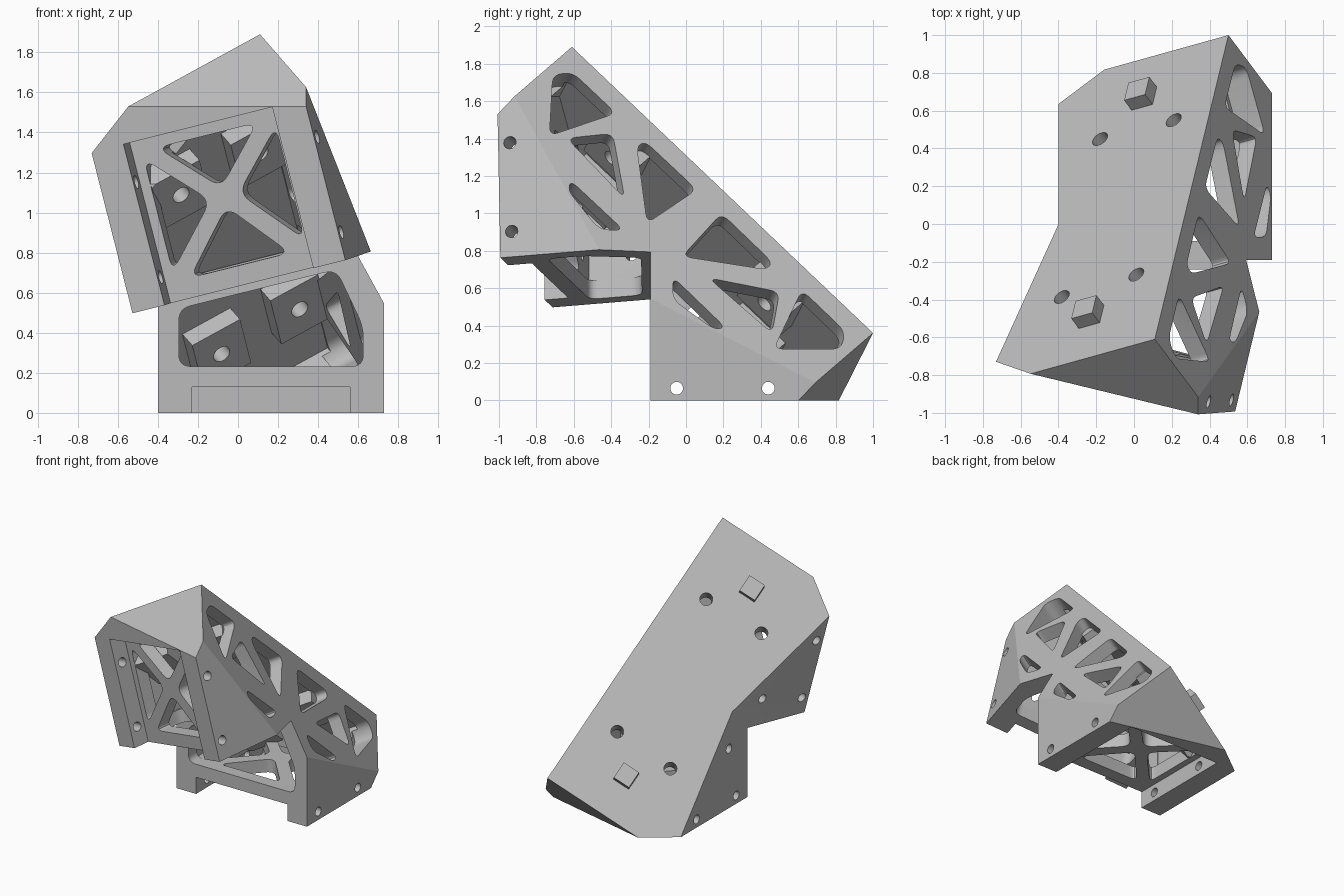
import bpy, bmesh, math
from mathutils import Vector, Matrix

if "Cube" in bpy.data.objects:
    bpy.data.objects.remove(bpy.data.objects["Cube"], do_unlink=True)

# Main frame: the spine runs along LONG, ACROSS faces the open side, OUT faces the back
LOW, HIGH = Vector((0.5, 1.0, 0.36)), Vector((0.11, -0.61, 1.89))
LONG = (HIGH - LOW).normalized()
OUT = Vector((-0.496, 0.653, 0.574))
OUT = (OUT - LONG * OUT.dot(LONG)).normalized()
ACROSS = OUT.cross(LONG)
MID = (LOW + HIGH) / 2
WALL = 0.1
X, Y, Z = Vector((1, 0, 0)), Vector((0, 1, 0)), Vector((0, 0, 1))

grey = bpy.data.materials.new("light grey")
grey.use_nodes = True
grey.diffuse_color = (0.5, 0.5, 0.5, 1)
grey.node_tree.nodes["Principled BSDF"].inputs["Base Color"].default_value = (0.5, 0.5, 0.5, 1)


def to_object(bm, name):
    bmesh.ops.recalc_face_normals(bm, faces=bm.faces[:])
    mesh = bpy.data.meshes.new(name)
    bm.to_mesh(mesh)
    bm.free()
    obj = bpy.data.objects.new(name, mesh)
    bpy.context.collection.objects.link(obj)
    return obj


def convex(name, planes):
    """Solid kept behind every (point, outward normal) plane."""
    bm = bmesh.new()
    bmesh.ops.create_cube(bm, size=8)
    for point, normal in planes:
        cut = bmesh.ops.bisect_plane(bm, geom=bm.verts[:] + bm.edges[:] + bm.faces[:],
                                     plane_co=point, plane_no=normal, clear_outer=True)
        edges = [g for g in cut["geom_cut"] if isinstance(g, bmesh.types.BMEdge)]
        if edges:
            bmesh.ops.contextual_create(bm, geom=edges)
    return to_object(bm, name)


def body(name, inset, overshoot, floor):
    return convex(name, [
        (Z * floor, -Z), (X * (-0.4 + inset), -X), (X * (0.73 - inset), X),
        (Y * (-0.19 + inset), -Y), (LOW - OUT * inset, OUT),
        (LOW - ACROSS * inset, ACROSS), (LOW + LONG * inset, -LONG),
        (MID + LONG * overshoot, LONG)])


def rounded(points, radius, steps=6):
    """Round the corners of a closed outline."""
    out = []
    for i, p in enumerate(points):
        a, b = points[i - 1] - p, points[(i + 1) % len(points)] - p
        p0 = p + a.normalized() * min(radius, a.length * 0.45)
        p2 = p + b.normalized() * min(radius, b.length * 0.45)
        for k in range(steps + 1):
            t = k / steps
            out.append(p0 * (1 - t) ** 2 + p * 2 * t * (1 - t) + p2 * t * t)
    return out


def prism(name, points, start, end):
    """Outline swept from offset start to offset end."""
    bm = bmesh.new()
    lower = [bm.verts.new(p + start) for p in points]
    upper = [bm.verts.new(p + end) for p in points]
    bm.faces.new(lower)
    bm.faces.new(upper)
    n = len(points)
    for i in range(n):
        j = (i + 1) % n
        bm.faces.new((lower[i], lower[j], upper[j], upper[i]))
    return to_object(bm, name)


def box(name, centre, a, b, start, end):
    return prism(name, [centre + a * i + b * j for i, j in ((-1, -1), (1, -1), (1, 1), (-1, 1))], start, end)


def rod(name, centre, a, b, radius, start, end):
    angles = [math.tau * k / 24 for k in range(24)]
    return prism(name, [centre + (a * math.cos(t) + b * math.sin(t)) * radius for t in angles], start, end)


def combine(target, other, operation):
    mod = target.modifiers.new("cut", "BOOLEAN")
    mod.operation, mod.object, mod.solver = operation, other, "EXACT"
    bpy.context.view_layer.update()
    graph = bpy.context.evaluated_depsgraph_get()
    mesh = bpy.data.meshes.new_from_object(target.evaluated_get(graph))
    target.modifiers.clear()
    target.data = mesh
    bpy.data.objects.remove(other, do_unlink=True)


def on_back(x, y):
    """Point of the back plane above x, y."""
    d = Vector((x, y, 0)) - LOW
    return Vector((x, y, -(d.x * OUT.x + d.y * OUT.y) / OUT.z + LOW.z))


def on_side(y, z):
    """Point of the slanted side plane at y, z."""
    d = Vector((0, y, z)) - LOW
    return Vector((LOW.x - (d.y * ACROSS.y + d.z * ACROSS.z) / ACROSS.x, y, z))


# Hollow lower half of the bracket, running a little past the mirror plane
bracket = body("bracket", 0, 0.05, 0)
combine(bracket, body("cavity", WALL, 0.3, 0.23), "DIFFERENCE")

# Front window
outline = [Vector((x, 0, z)) for x, z in
           ((-0.295, 0.232), (0.625, 0.232), (0.625, 0.43), (0.49, 0.715), (-0.295, 0.52))]
combine(bracket, prism("front_window", rounded(outline, 0.06), Y * -0.3, Y * -0.07), "DIFFERENCE")

# Truss windows in the slanted side
for shape in (((-0.02, 0.77), (0.19, 1.0), (0.46, 0.74), (0.43, 0.7)),
              ((0.47, 0.275), (0.62, 0.59), (0.85, 0.37), (0.83, 0.275)),
              ((0.12, 0.655), (0.5, 0.58), (0.46, 0.36)),
              ((-0.07, 0.66), (-0.07, 0.54), (0.15, 0.38), (0.21, 0.39))):
    outline = rounded([on_side(y, z) for y, z in shape], 0.055)
    combine(bracket, prism("side_window", outline, ACROSS * 0.05, ACROSS * -0.15), "DIFFERENCE")

# Cross-braced mounting plate
for shape in (((0.13, 0.1), (0.66, 0.1), (0.4, 0.4)), ((0.13, 0.77), (0.66, 0.77), (0.4, 0.5)),
              ((0.05, 0.15), (0.05, 0.73), (0.33, 0.45)), ((0.75, 0.15), (0.75, 0.73), (0.48, 0.45))):
    outline = rounded([Vector((u - 0.23, v - 0.19, 0)) for u, v in shape], 0.07)
    combine(bracket, prism("plate_window", outline, Z * -0.1, Z * 0.26), "DIFFERENCE")

# Screw blocks behind the back plate, with their holes
screws = [on_back(-0.18, 0.45), on_back(0.21, 0.55)]
for p in screws:
    combine(bracket, box("screw_block", p, ACROSS * 0.14, LONG * 0.16, OUT * -0.03, OUT * -0.2), "UNION")
for p in screws:
    combine(bracket, rod("screw_hole", p, ACROSS, LONG, 0.046, OUT * 0.1, OUT * -0.25), "DIFFERENCE")

# Square locating peg
combine(bracket, box("peg", on_back(0.054, 0.664), ACROSS * 0.065, LONG * 0.065,
                     OUT * -0.05, OUT * 0.08), "UNION")

# Channel under the foot
combine(bracket, box("channel", Vector((0.165, 0.14, 0)), X * 0.395, Y * 0.5,
                     Z * -0.1, Z * 0.13), "DIFFERENCE")

# Cross holes through the foot rails and the left wall
for y, z, reach in ((-0.05, 0.065, 0.9), (0.44, 0.065, 0.9), (0.04, 0.465, -0.2)):
    combine(bracket, rod("cross_hole", Vector((0, y, z)), Y, Z, 0.034, X * -0.6, X * reach), "DIFFERENCE")

# Trim at the mirror plane and reflect to make the upper half
bm = bmesh.new()
bm.from_mesh(bracket.data)
bmesh.ops.bisect_plane(bm, geom=bm.verts[:] + bm.edges[:] + bm.faces[:],
                       plane_co=MID, plane_no=LONG, clear_outer=True)
copy = bmesh.ops.duplicate(bm, geom=bm.verts[:] + bm.edges[:] + bm.faces[:])["geom"]
reflect = Matrix.Translation(MID) @ Matrix.Scale(-1, 4, LONG) @ Matrix.Translation(-MID)
bmesh.ops.transform(bm, matrix=reflect, verts=[g for g in copy if isinstance(g, bmesh.types.BMVert)])
bmesh.ops.reverse_faces(bm, faces=[g for g in copy if isinstance(g, bmesh.types.BMFace)])
bmesh.ops.remove_doubles(bm, verts=bm.verts[:], dist=0.0005)
bm.to_mesh(bracket.data)
bm.free()

bracket.data.materials.clear()
bracket.data.materials.append(grey)
for face in bracket.data.polygons:
    face.material_index = 0
bpy.ops.object.select_all(action="DESELECT")
bracket.select_set(True)
bpy.context.view_layer.objects.active = bracket
bpy.ops.object.shade_smooth_by_angle(angle=math.radians(25))
